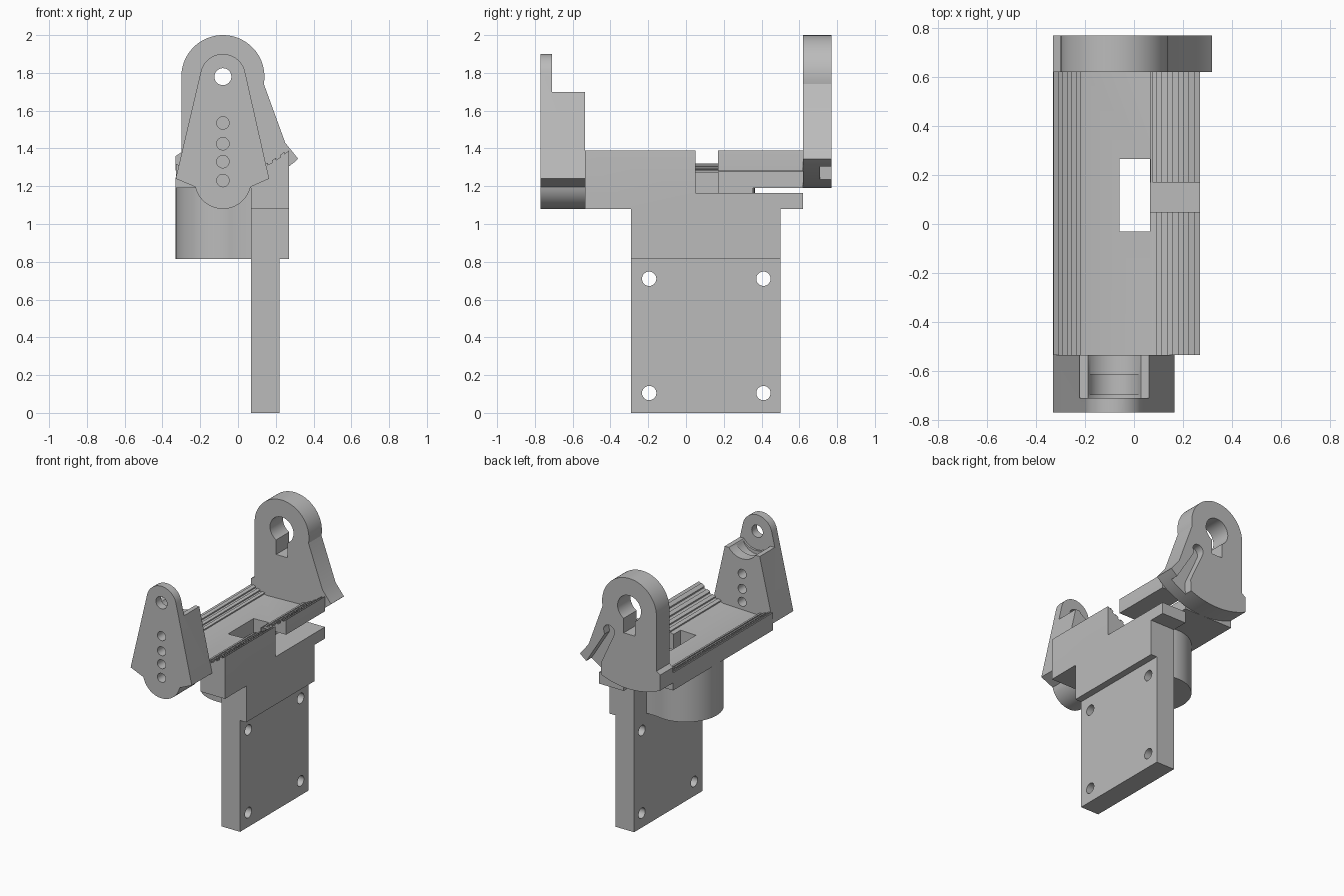
import bpy
import bmesh
from math import cos, sin, radians, sqrt

cube = bpy.data.objects.get("Cube")
if cube:
    bpy.data.objects.remove(cube, do_unlink=True)

grey = bpy.data.materials.new("plain_grey")
grey.use_nodes = True
tone = (0.5, 0.5, 0.5, 1)
grey.diffuse_color = tone
grey.node_tree.nodes["Principled BSDF"].inputs["Base Color"].default_value = tone

AX, AZ = -0.08, 1.78   # pivot axis shared by both end plates


def arc(cx, cy, r, a0, a1, n=24):
    steps = [radians(a0 + (a1 - a0) * i / n) for i in range(n + 1)]
    return [(cx + r * cos(a), cy + r * sin(a)) for a in steps]


def prism(name, pts, lo, hi, axis="y"):
    """Extrude a closed outline along one axis; the outline uses the other two."""
    place = {"x": lambda p, d: (d, p[0], p[1]),
             "y": lambda p, d: (p[0], d, p[1]),
             "z": lambda p, d: (p[0], p[1], d)}[axis]
    bm = bmesh.new()
    face = bm.faces.new([bm.verts.new(place(p, lo)) for p in pts])
    new = bmesh.ops.extrude_face_region(bm, geom=[face])["geom"]
    move = place((0, 0), hi - lo)
    bmesh.ops.translate(bm, vec=move, verts=[v for v in new if isinstance(v, bmesh.types.BMVert)])
    bmesh.ops.recalc_face_normals(bm, faces=bm.faces)
    mesh = bpy.data.meshes.new(name)
    bm.to_mesh(mesh)
    bm.free()
    mesh.materials.append(grey)
    ob = bpy.data.objects.new(name, mesh)
    bpy.context.collection.objects.link(ob)
    return ob


def box(name, x, y, z):
    return prism(name, [(x[0], z[0]), (x[1], z[0]), (x[1], z[1]), (x[0], z[1])], *y)


def rod(cx, cy, r, lo, hi, axis="y"):
    return prism("cutter", arc(cx, cy, r, 0, 348.75, 31), lo, hi, axis)


def combine(ob, others, operation="DIFFERENCE"):
    bpy.context.view_layer.objects.active = ob
    for other in others:
        other.hide_render = True
        mod = ob.modifiers.new("join", "BOOLEAN")
        mod.operation, mod.solver, mod.object = operation, "EXACT", other
        bpy.ops.object.modifier_apply(modifier=mod.name)
        bpy.data.objects.remove(other, do_unlink=True)


def smooth(ob):
    bpy.ops.object.select_all(action="DESELECT")
    ob.select_set(True)
    bpy.context.view_layer.objects.active = ob
    bpy.ops.object.shade_smooth_by_angle(angle=radians(25))


# Bed with a curved, ridged trough and a deeper right side
R = 0.524
def trough(x, r=R):
    return AZ - sqrt(r * r - (x - AX) ** 2)

def ridges(x0, x1, n):
    pts = []
    for i in range(n):
        a, b = x0 + (x1 - x0) * i / n, x0 + (x1 - x0) * (i + 1) / n
        r = R if i % 2 == 0 else R - 0.01
        pts += [(a + 0.001, trough(a, r)), (b - 0.001, trough(b, r))]
    return pts

profile = [(-0.33, 1.19), (0.07, 1.19), (0.07, 1.08), (0.27, 1.08), (0.27, 1.38)]
profile += ridges(0.268, 0.07, 9) + ridges(-0.2, -0.328, 7)
bed = prism("bed", profile, -0.535, 0.62)

# Hollow boss under the bed
boss_shape = arc(AX, 0.115, 0.25, 74, 286, 32) + [(0.075, -0.125), (0.075, 0.355)]
boss = prism("boss", boss_shape, 0.815, 1.2, "z")

# Side block above the mounting plate
block = box("side_block", (0.07, 0.27), (-0.29, 0.5), (0.815, 1.09))
combine(bed, [boss, block], "UNION")
combine(bed, [
    box("cutter", (-0.06, 0.065), (-0.03, 0.265), (0.5, 1.8)),
    box("cutter", (0.06, 0.4), (0.05, 0.17), (1.165, 1.8)),
    box("cutter", (0.07, 0.4), (0.16, 0.8), (1.165, 1.28)),
])
smooth(bed)

# Mounting plate with four screw holes
plate = box("mounting_plate", (0.07, 0.22), (-0.29, 0.5), (0, 0.83))
combine(plate, [rod(y, z, 0.038, -0.2, 0.5, "x") for y in (-0.195, 0.41) for z in (0.105, 0.71)])
smooth(plate)

# Back plate: rounded head over a curved foot, with a sloping strap on the right
outline = arc(AX, AZ, 0.22, -10, 180, 40)
outline += [(-0.30, 1.38), (-0.33, 1.36)]
outline += arc(AX, AZ, 0.59, 245, 312.5)
outline += [(0.25, 1.43)]
back = prism("back_plate", outline, 0.62, 0.77)
slot = [(0.27, 1.3), (0.12, 1.54)] + arc(0.085, 1.57, 0.045, 10, 200, 12)
slot += [(0.15, 1.32), (0.14, 1.1), (0.27, 1.1)]
combine(back, [
    rod(AX, AZ, 0.095, 0.5, 0.9),
    box("cutter", (AX - 0.045, AX + 0.045), (0.5, 0.9), (1.59, 1.78)),
    prism("cutter", slot, 0.71, 0.9),
])
smooth(back)

# Front plate: tapered body with a rounded top and bottom
outline = arc(AX, AZ, 0.12, 12, 168)
outline += [(-0.33, 1.24)] + arc(AX, 1.23, 0.15, 193, 347) + [(0.165, 1.24)]
front = prism("front_plate", outline, -0.77, -0.535)
combine(front, [
    box("cutter", (-0.5, 0.5), (-0.71, -0.4), (1.70, 2.1)),
    rod(AX, AZ, 0.135, -0.71, -0.4),
    rod(AX, 1.73, 0.11, -0.695, -0.615),
    rod(AX, AZ, 0.045, -0.9, -0.4),
] + [rod(AX, z, 0.033, -0.9, -0.4) for z in (1.23, 1.33, 1.425, 1.535)])
smooth(front)
